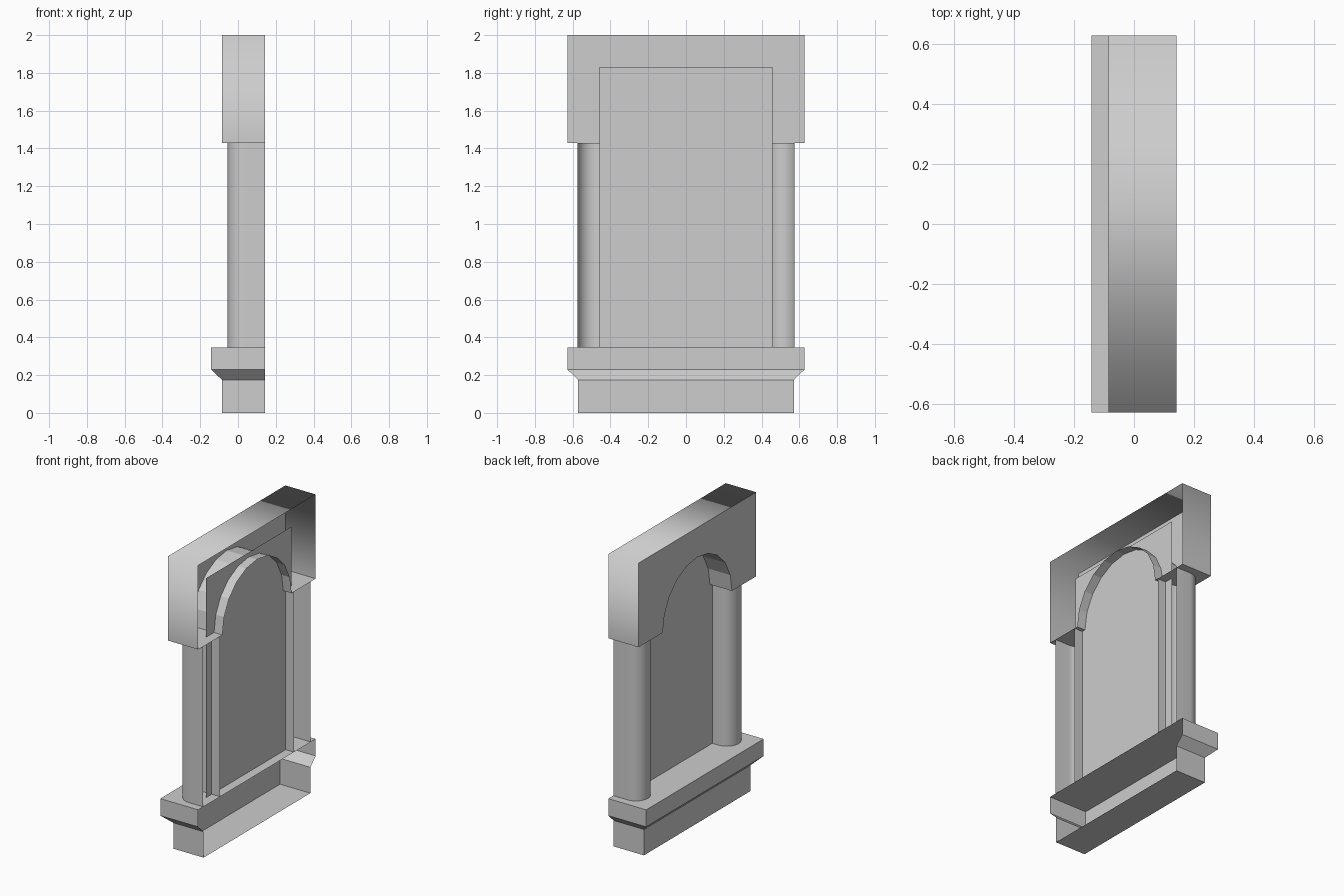
import bpy
import bmesh
from math import sin, cos, pi
from mathutils import Vector

cube = bpy.data.objects.get("Cube")
if cube:
    bpy.data.objects.remove(cube)

stone = bpy.data.materials.new("light_grey_stone")
stone.use_nodes = True
GREY = (0.61, 0.61, 0.61, 1)
stone.diffuse_color = GREY
stone.node_tree.nodes["Principled BSDF"].inputs["Base Color"].default_value = GREY

# Main depths along x, where the open rear edge is BACK
BACK, CAP_FRONT, PANE = 0.142, -0.085, 0.08
LEDGE_TOP, SPRING, TOP = 0.345, 1.43, 2.0
HALF, ARCH, PANE_HALF = 0.628, 0.37, 0.458


def finish(name, bm, smooth=False):
    mesh = bpy.data.meshes.new(name)
    for face in bm.faces:
        face.smooth = smooth
    bm.to_mesh(mesh)
    bm.free()
    mesh.materials.append(stone)
    obj = bpy.data.objects.new(name, mesh)
    bpy.context.scene.collection.objects.link(obj)


def sheet(name, outline):
    """One flat face from an outline."""
    bm = bmesh.new()
    bm.faces.new([bm.verts.new(p) for p in outline])
    finish(name, bm)


def extrude(name, path, offset, smooth=False):
    """Open surface swept from a path along an offset."""
    bm = bmesh.new()
    near = [bm.verts.new(p) for p in path]
    far = [bm.verts.new(Vector(p) + Vector(offset)) for p in path]
    for i in range(len(path) - 1):
        bm.faces.new((far[i], far[i + 1], near[i + 1], near[i]))
    finish(name, bm, smooth)


def at(x, points):
    return [(x, y, z) for y, z in points]


# Plinth and ledge: stacked outlines open at the rear
bm = bmesh.new()
rings = []
for out, z in ((0, 0), (0, 0.175), (0.057, 0.23), (0.057, LEDGE_TOP)):
    front, side = CAP_FRONT - out, 0.571 + out
    corners = ((BACK, -side), (front, -side), (front, side), (BACK, side))
    rings.append([bm.verts.new((x, y, z)) for x, y in corners])
for low, high in zip(rings, rings[1:]):
    for i in range(3):
        bm.faces.new((high[i], high[i + 1], low[i + 1], low[i]))
bm.faces.new(rings[0])
bm.faces.new(rings[-1][::-1])
finish("sill_base", bm)

# Arch curve, running from +y over the crown to -y
STEPS = 10
arch = [(ARCH * cos(pi * i / STEPS), SPRING + ARCH * sin(pi * i / STEPS))
        for i in range(STEPS + 1)]

# Head block: front with arched notch, softened rim and full-depth arch soffit
rim = [(-HALF, SPRING), (-HALF, TOP), (HALF, TOP), (HALF, SPRING)]
depth = (BACK - CAP_FRONT, 0, 0)
sheet("head_front", at(CAP_FRONT, rim + arch))
extrude("head_rim", at(CAP_FRONT, rim), depth, True)
extrude("arch_soffit", at(CAP_FRONT, arch), depth)

# Plain rectangular pane passing behind the columns and head
sheet("window_pane", at(PANE, [(-PANE_HALF, LEDGE_TOP), (-PANE_HALF, 1.83),
                               (PANE_HALF, 1.83), (PANE_HALF, LEDGE_TOP)]))

# Round-fronted columns and the undersides of the head
RADIUS, CENTRE_X, CENTRE_Y = 0.09, 0.035, 0.485
for name, s in (("right", -1), ("left", 1)):
    path = [(BACK, s * (CENTRE_Y + RADIUS), LEDGE_TOP)]
    for i in range(17):
        a = pi * i / 16
        path.append((CENTRE_X - RADIUS * sin(a),
                     s * (CENTRE_Y + RADIUS * cos(a)), LEDGE_TOP))
    path.append((BACK, s * (CENTRE_Y - RADIUS), LEDGE_TOP))
    under = [(CAP_FRONT, s * HALF, SPRING), (BACK, s * HALF, SPRING),
             (BACK, s * ARCH, SPRING), (CAP_FRONT, s * ARCH, SPRING)]
    if s > 0:
        path.reverse()
    else:
        under.reverse()
    extrude(name + "_column", path, (0, 0, SPRING - LEDGE_TOP), True)
    sheet(name + "_head_underside", under[::-1])
